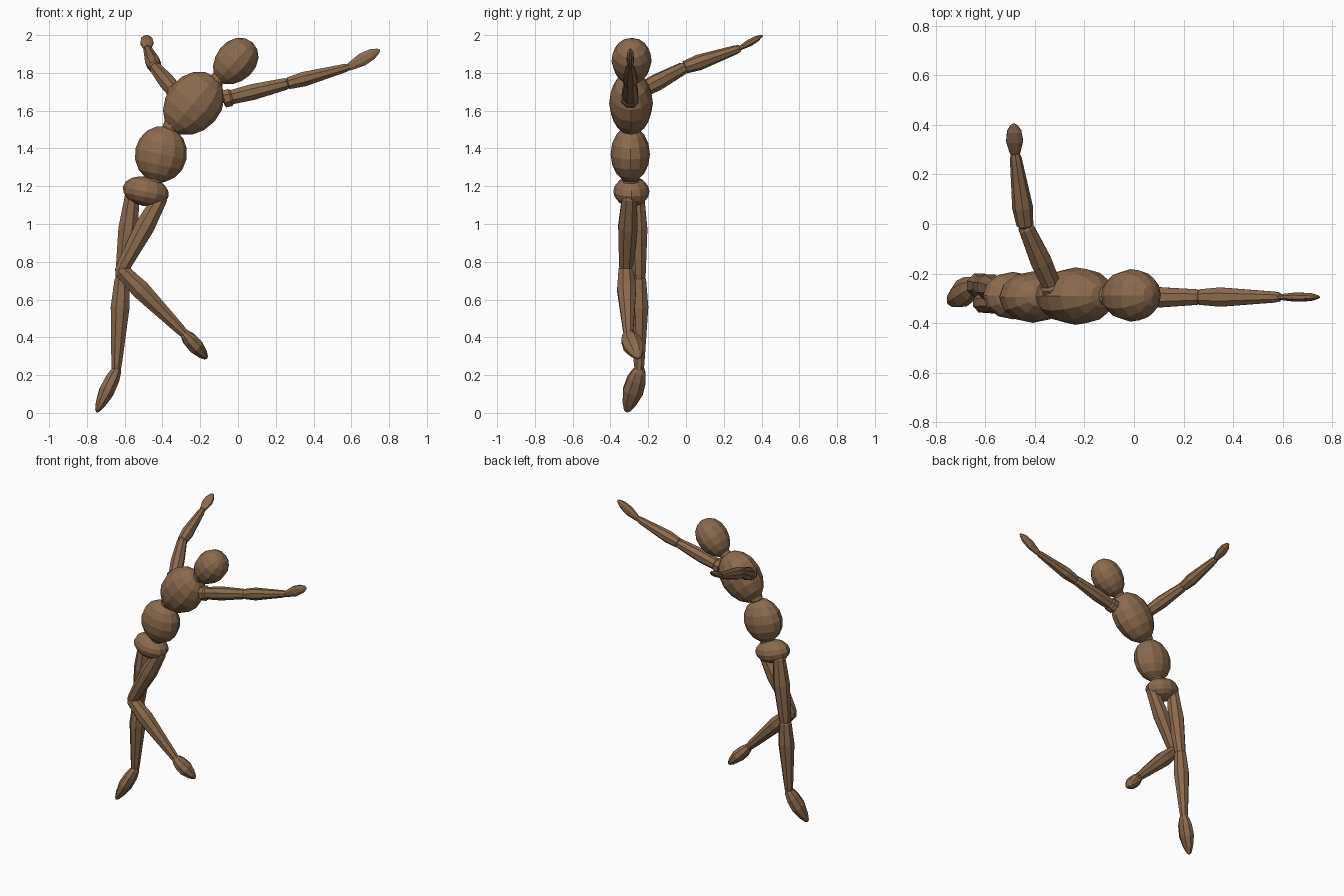
import bpy, bmesh, math
from mathutils import Vector, Matrix

cube = bpy.data.objects.get("Cube")
if cube:
    bpy.data.objects.remove(cube, do_unlink=True)

wood = bpy.data.materials.new("brown wood")
wood.use_nodes = True
wood.diffuse_color = (0.26, 0.145, 0.075, 1)
wood.node_tree.nodes["Principled BSDF"].inputs["Base Color"].default_value = wood.diffuse_color


def finish(name, bm):
    bmesh.ops.recalc_face_normals(bm, faces=bm.faces[:])
    mesh = bpy.data.meshes.new(name)
    bm.to_mesh(mesh)
    bm.free()
    mesh.materials.append(wood)
    bpy.context.collection.objects.link(bpy.data.objects.new(name, mesh))


def ball(name, center, radii, tilt=0, taper=0, segments=12, rings=8):
    """Faceted ellipsoid leaning sideways; taper narrows its lower end."""
    bm = bmesh.new()
    bmesh.ops.create_uvsphere(bm, u_segments=segments, v_segments=rings, radius=1)
    for v in bm.verts:
        k = 1 + taper * v.co.z
        v.co = Vector((v.co.x * k * radii[0], v.co.y * k * radii[1], v.co.z * radii[2]))
    bm.transform(Matrix.Translation(center) @ Matrix.Rotation(math.radians(tilt), 4, "Y"))
    finish(name, bm)


def limb(name, start, end, profile, wide=(0, 1, 0), flat=1.0, sides=8):
    """Faceted spindle from start to end; profile holds (fraction, radius)."""
    a, b = Vector(start), Vector(end)
    axis = (b - a).normalized()
    u = Vector(wide)
    u = (u - axis * u.dot(axis)).normalized()
    w = axis.cross(u) * flat
    bm = bmesh.new()
    loops = []
    for t, r in profile:
        c = a.lerp(b, t)
        angles = [math.tau * (i + 0.5) / sides for i in range(sides)]
        loops.append([bm.verts.new(c + (u * math.cos(g) + w * math.sin(g)) * r) for g in angles])
    for lo, hi in zip(loops, loops[1:]):
        for i in range(sides):
            j = (i + 1) % sides
            bm.faces.new((lo[i], lo[j], hi[j], hi[i]))
    bm.faces.new(loops[0])
    bm.faces.new(loops[-1])
    finish(name, bm)


# Head and trunk
ball("head", (-0.015, -0.288, 1.86), (0.106, 0.106, 0.137), 42, 0.08)
ball("neck", (-0.11, -0.29, 1.765), (0.04, 0.04, 0.05), 42)
ball("chest", (-0.237, -0.291, 1.637), (0.147, 0.116, 0.183), 40, 0.04)
ball("waist_joint", (-0.35, -0.292, 1.52), (0.046, 0.046, 0.05), 30)
ball("abdomen", (-0.408, -0.295, 1.37), (0.138, 0.104, 0.15), 12)
ball("hip_joint", (-0.44, -0.292, 1.235), (0.045, 0.045, 0.05), 12)
ball("pelvis", (-0.488, -0.289, 1.172), (0.124, 0.096, 0.078), 12)

# Limb silhouettes
UPPER_ARM = [(0, 0.03), (0.02, 0.05), (0.11, 0.05), (0.14, 0.041), (0.45, 0.046), (0.96, 0.034), (1.02, 0.022)]
FOREARM = [(-0.04, 0.02), (0, 0.034), (0.25, 0.042), (0.93, 0.024), (1, 0.018)]
HAND = [(-0.05, 0.018), (0.05, 0.024), (0.42, 0.037), (0.75, 0.031), (0.95, 0.014), (1, 0.004)]
THIGH = [(-0.06, 0.025), (0, 0.042), (0.4, 0.056), (0.92, 0.041), (1.02, 0.034), (1.08, 0.018)]
SHIN = [(-0.05, 0.022), (0, 0.042), (0.3, 0.054), (0.9, 0.031), (1.02, 0.024)]
FOOT = [(-0.1, 0.022), (0.02, 0.04), (0.2, 0.054), (0.5, 0.058), (0.8, 0.038), (0.96, 0.018), (1, 0.006)]

# Arms: shoulder, elbow, wrist, fingertip, and the flat direction of the hand
arms = {
    "left": ((-0.08, -0.297, 1.66), (0.267, -0.295, 1.745), (0.59, -0.295, 1.832), (0.75, -0.295, 1.922), (0, 0, 1)),
    "right": ((-0.32, -0.275, 1.685), (-0.44, -0.005, 1.83), (-0.48, 0.285, 1.93), (-0.485, 0.405, 1.998), (1, 0, 0)),
}
for side, (shoulder, elbow, wrist, tip, wide) in arms.items():
    limb(side + "_upper_arm", shoulder, elbow, UPPER_ARM)
    limb(side + "_forearm", elbow, wrist, FOREARM)
    limb(side + "_hand", wrist, tip, HAND, wide, 0.55)

# Legs: hip, knee, ankle, toe
legs = {
    "left": ((-0.41, -0.3, 1.14), (-0.618, -0.318, 0.755), (-0.28, -0.305, 0.415), (-0.165, -0.25, 0.288)),
    "right": ((-0.56, -0.26, 1.15), (-0.615, -0.25, 0.705), (-0.645, -0.248, 0.22), (-0.748, -0.315, 0.005)),
}
for side, (hip, knee, ankle, toe) in legs.items():
    limb(side + "_thigh", hip, knee, THIGH)
    limb(side + "_shin", knee, ankle, SHIN)
    limb(side + "_foot", ankle, toe, FOOT, flat=0.75)
